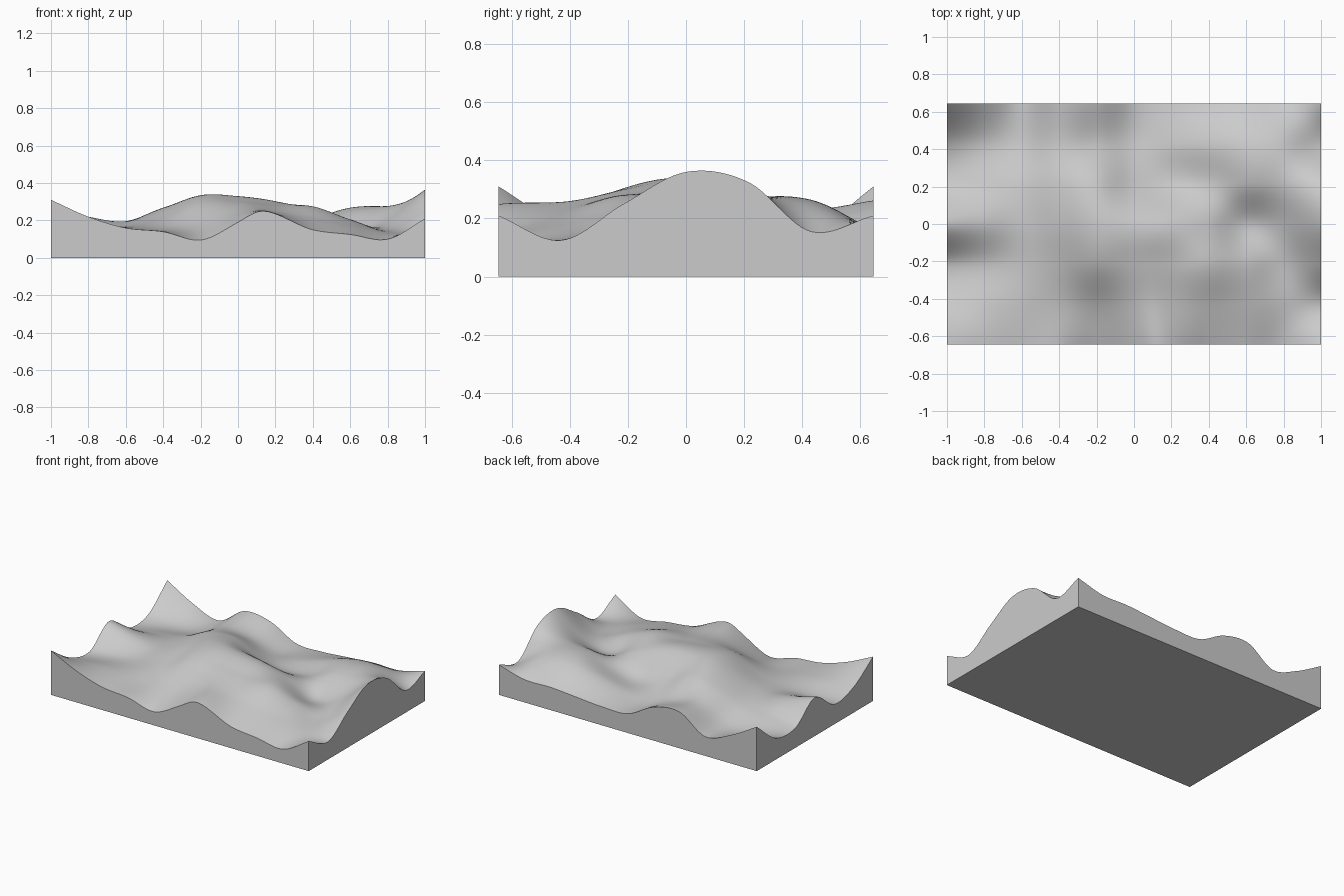
import bpy
import bmesh
import math

cube = bpy.data.objects.get("Cube")
if cube:
    bpy.data.objects.remove(cube, do_unlink=True)

HALF_X, HALF_Y = 1.0, 0.645
COLS, ROWS = 112, 72

# Terrain heights in hundredths: one row per y from front to back, x from -1 to 1
HEIGHTS = [
    [31, 22, 16, 14, 9.5, 18, 22, 15, 12.5, 10, 21],
    [18, 18, 16.5, 15.5, 17.5, 23.5, 23.5, 21, 17.5, 13.5, 12.5],
    [14, 15, 17, 21, 29.5, 30, 28, 27.5, 20.5, 15.5, 25],
    [27, 22, 19.5, 26, 33.5, 32.5, 29.5, 23.5, 15, 20.5, 36],
    [14, 16, 18.5, 26.5, 29.5, 20.5, 16, 18.5, 25, 27.5, 32.5],
    [15, 12.5, 13.5, 23, 20.5, 14, 16, 21, 26, 25, 15.5],
    [31, 20, 13.5, 25.5, 23.5, 13.5, 13, 14.5, 16, 16, 21],
]

# Narrow crest at the front border: centre x, y, radius x, y, height
CREST = (0.11, -0.645, 0.1, 0.25, 0.035)


def spline(values, t):
    """Smooth curve through evenly spaced values, t from 0 to 1."""
    last = len(values) - 1
    s = min(max(t, 0), 1) * last
    i = min(int(s), last - 1)
    f = s - i
    b, c = values[i], values[i + 1]
    a = values[i - 1] if i > 0 else 2 * b - c
    d = values[i + 2] if i + 2 <= last else 2 * c - b
    start, end = (c - a) / 2, (d - b) / 2
    bend = 3 * (c - b) - 2 * start - end
    twist = 2 * (b - c) + start + end
    return b + f * (start + f * (bend + f * twist))


def terrain_height(x, y):
    u = (x / HALF_X + 1) / 2
    v = (y / HALF_Y + 1) / 2
    base = spline([spline(row, u) for row in HEIGHTS], v) / 100
    cx, cy, rx, ry, height = CREST
    return base + height * math.exp(-((x - cx) / rx) ** 2 - ((y - cy) / ry) ** 2)


# Rolling top surface
bm = bmesh.new()
bmesh.ops.create_grid(bm, x_segments=COLS, y_segments=ROWS, size=1)
for vert in bm.verts:
    vert.co.x *= HALF_X
    vert.co.y *= HALF_Y
    vert.co.z = terrain_height(vert.co.x, vert.co.y)

# Side walls dropped straight down from the border, then a flat underside
border = [edge for edge in bm.edges if edge.is_boundary]
walls = bmesh.ops.extrude_edge_only(bm, edges=border)["geom"]
for item in walls:
    if isinstance(item, bmesh.types.BMVert):
        item.co.z = 0
rim = [edge for edge in bm.edges if edge.is_boundary]
bmesh.ops.edgeloop_fill(bm, edges=rim)
bmesh.ops.recalc_face_normals(bm, faces=bm.faces)

mesh = bpy.data.meshes.new("terrain_block")
bm.to_mesh(mesh)
bm.free()
terrain = bpy.data.objects.new("terrain_block", mesh)
bpy.context.collection.objects.link(terrain)

# Plain grey material
grey = bpy.data.materials.new("light_grey")
grey.use_nodes = True
colour = (0.6, 0.6, 0.6, 1)
grey.diffuse_color = colour
grey.node_tree.nodes["Principled BSDF"].inputs["Base Color"].default_value = colour
mesh.materials.append(grey)

# Smooth hills, crisp block edges
bpy.ops.object.select_all(action="DESELECT")
terrain.select_set(True)
bpy.context.view_layer.objects.active = terrain
bpy.ops.object.shade_smooth_by_angle(angle=math.radians(35))
